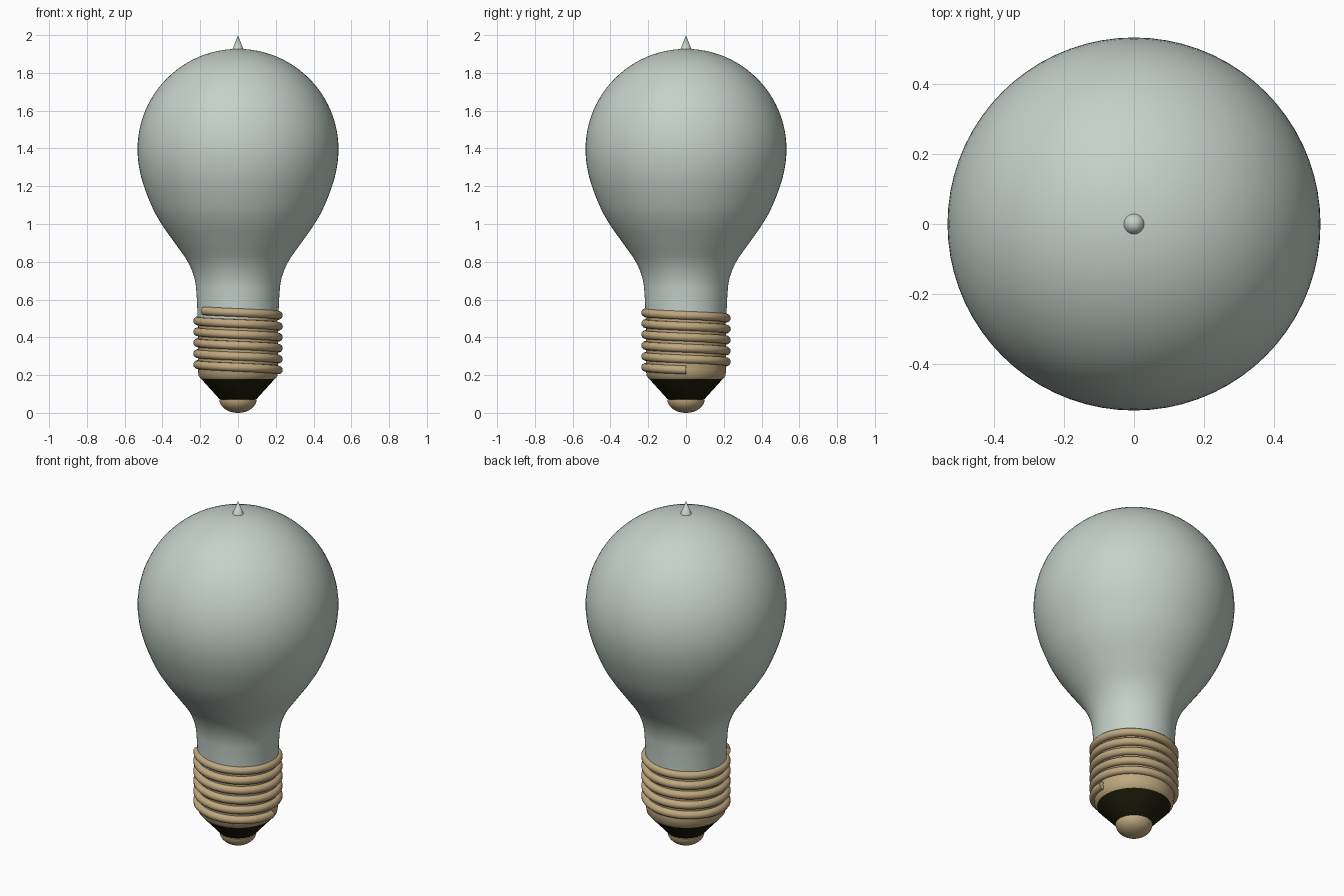
import bpy
import bmesh
from math import sin, cos, pi, radians

if "Cube" in bpy.data.objects:
    bpy.data.objects.remove(bpy.data.objects["Cube"], do_unlink=True)


def material(name, rgb):
    m = bpy.data.materials.new(name)
    m.use_nodes = True
    m.diffuse_color = (*rgb, 1)
    m.node_tree.nodes["Principled BSDF"].inputs["Base Color"].default_value = (*rgb, 1)
    return m


GLASS = material("frosted glass", (0.56, 0.64, 0.59))
BRASS = material("brass", (0.52, 0.39, 0.21))
BLACK = material("black insulator", (0.012, 0.012, 0.003))


def lathe(name, profile, mat, steps=72):
    """Spin a profile of (radius, height) points, listed bottom to top, about z."""
    bm = bmesh.new()
    verts = [bm.verts.new((r, 0, z)) for r, z in profile]
    edges = [bm.edges.new(pair) for pair in zip(verts, verts[1:])]
    bmesh.ops.spin(bm, geom=verts + edges, cent=(0, 0, 0), axis=(0, 0, 1),
                   angle=2 * pi, steps=steps)
    bmesh.ops.remove_doubles(bm, verts=bm.verts, dist=0.0001)
    bmesh.ops.recalc_face_normals(bm, faces=bm.faces)
    mesh = bpy.data.meshes.new(name)
    bm.to_mesh(mesh)
    bm.free()
    mesh.materials.append(mat)
    obj = bpy.data.objects.new(name, mesh)
    bpy.context.collection.objects.link(obj)
    bpy.ops.object.select_all(action='DESELECT')
    obj.select_set(True)
    bpy.context.view_layer.objects.active = obj
    bpy.ops.object.shade_smooth_by_angle(angle=radians(35))
    return obj


def smooth_path(pts, n=5):
    """Catmull-Rom curve through the inner points."""
    out = []
    for a, b, c, d in zip(pts, pts[1:], pts[2:], pts[3:]):
        for i in range(n):
            t = i / n
            out.append(tuple(
                0.5 * (2 * q + (s - p) * t + (2 * p - 5 * q + 4 * s - u) * t * t
                       + (3 * q - p - 3 * s + u) * t ** 3)
                for p, q, s, u in zip(a, b, c, d)))
    return out


# Glass bulb: flared neck below, half sphere above
R, MID = 0.532, 1.395
neck = [(0.213, 0.4), (0.214, 0.5), (0.219, 0.62), (0.23, 0.71), (0.266, 0.8),
        (0.335, 0.9), (0.405, 1.0), (0.459, 1.1), (0.513, 1.25), (R, MID), (0.513, 1.54)]
dome = [(R * cos(a), MID + R * sin(a)) for a in (i * pi / 48 for i in range(24))]
lathe("glass_bulb", smooth_path(neck) + dome + [(0, MID + R)], GLASS)

# Sealed glass point on top
lathe("glass_tip", [(0, 1.9), (0.031, 1.92), (0, 2.0)], GLASS, 32)

# Brass sleeve under the thread
lathe("cap_sleeve", [(0.195, 0.18), (0.208, 0.195), (0.213, 0.23), (0.21, 0.5), (0, 0.5)], BRASS)

# Black insulating cone
lathe("insulator", [(0.085, 0.07), (0.1, 0.075), (0.195, 0.18), (0, 0.18)], BLACK)

# Rounded contact at the bottom
contact = [(0.098 * sin(a), 0.07 - 0.07 * cos(a)) for a in (i * pi / 24 for i in range(13))]
lathe("contact", contact + [(0, 0.072)], BRASS, 48)

# Screw thread: a round wire wound clockwise upwards
PITCH, TURNS, PER_TURN = 0.0578, 5.42, 64
curve = bpy.data.curves.new("screw_thread", 'CURVE')
curve.dimensions = '3D'
curve.bevel_depth = 0.0225
curve.bevel_resolution = 4
curve.use_fill_caps = True
count = int(TURNS * PER_TURN) + 1
spline = curve.splines.new('POLY')
spline.points.add(count - 1)
for i, p in enumerate(spline.points):
    t = i / PER_TURN
    a = -2 * pi * t
    p.co = (0.2145 * cos(a), 0.2145 * sin(a), 0.227 + PITCH * t, 1)
spline.use_smooth = True
curve.materials.append(BRASS)
thread = bpy.data.objects.new("screw_thread", curve)
bpy.context.collection.objects.link(thread)
